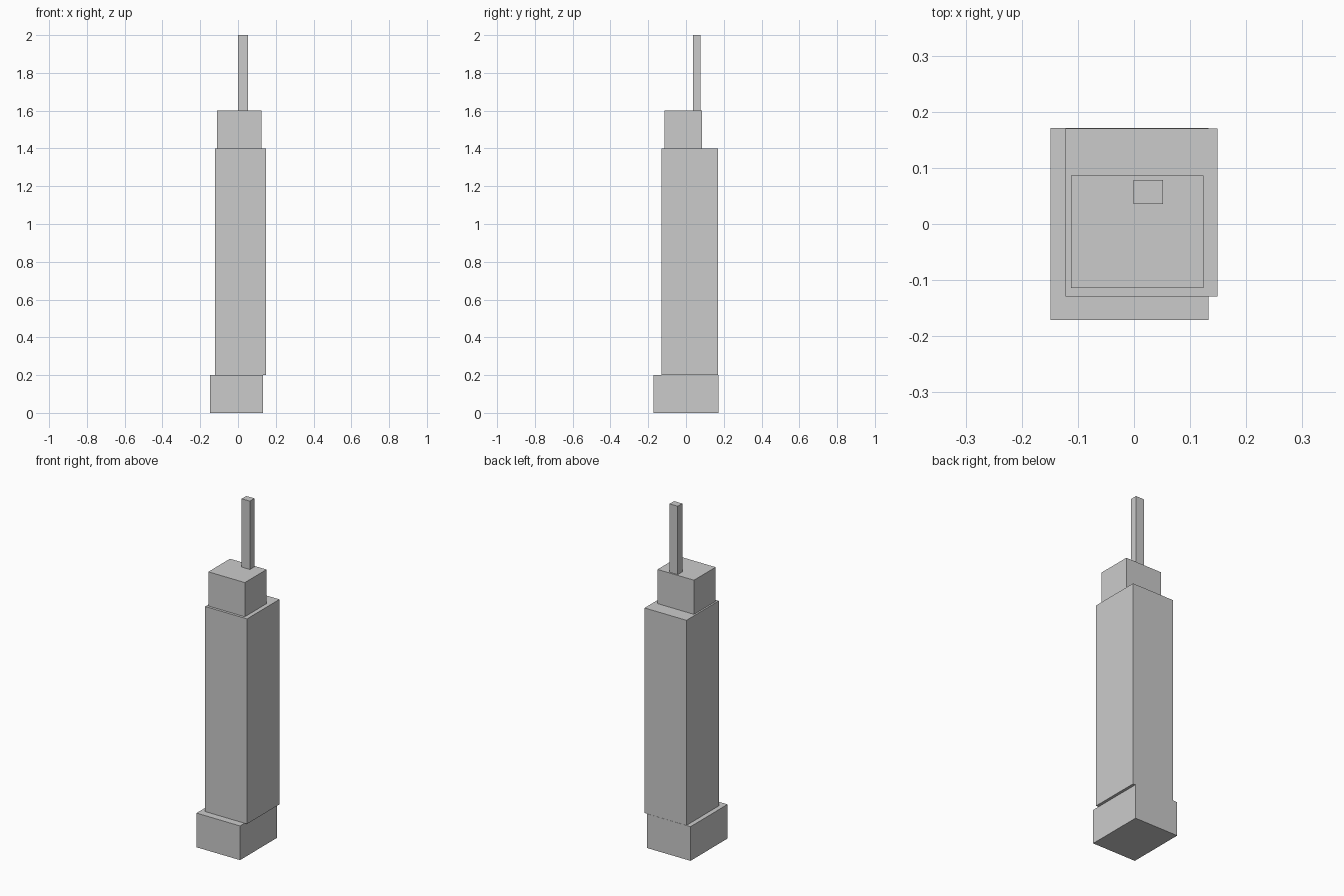
import bpy

if "Cube" in bpy.data.objects:
    bpy.data.objects.remove(bpy.data.objects["Cube"])

def block(name, x, y, z):
    """Box spanning the given (min, max) range on each axis."""
    spans = (x, y, z)
    bpy.ops.mesh.primitive_cube_add(size=1, location=[(a + b) / 2 for a, b in spans])
    ob = bpy.context.object
    ob.name = name
    ob.scale = [b - a for a, b in spans]
    bpy.ops.object.transform_apply(location=False, rotation=False, scale=True)
    return ob

# Tower tiers, bottom to top, each slightly off-centre
block("base", (-0.149, 0.133), (-0.171, 0.171), (0.0, 0.2))
block("shaft", (-0.122, 0.149), (-0.129, 0.170), (0.2, 1.4))
block("upper_tier", (-0.112, 0.124), (-0.114, 0.086), (1.4, 1.6))

# Thin spire on the roof
block("spire", (-0.001, 0.052), (0.036, 0.078), (1.6, 2.0))
